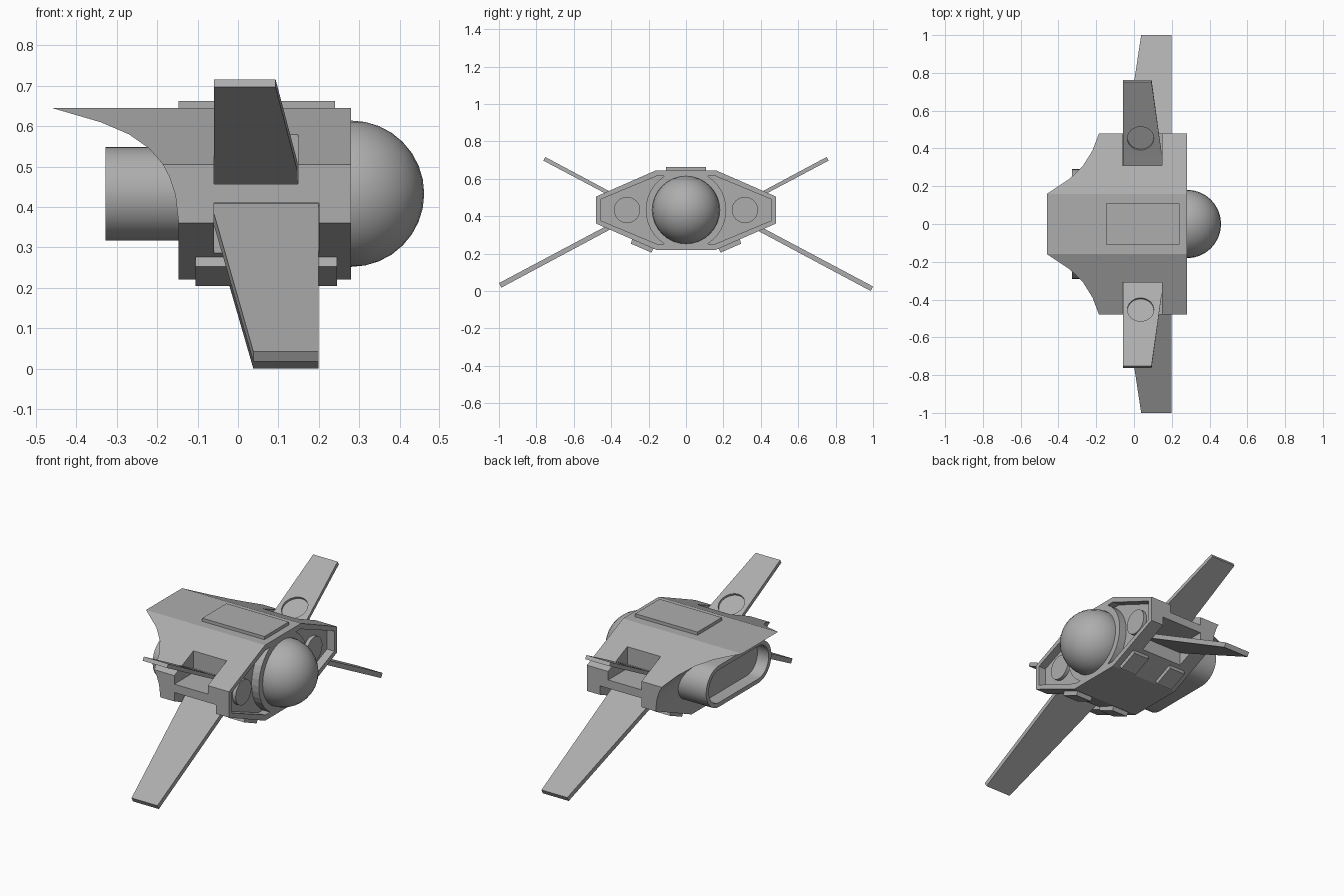
import bpy, bmesh, math
from mathutils import Vector

if "Cube" in bpy.data.objects:
    bpy.data.objects.remove(bpy.data.objects["Cube"])

grey = bpy.data.materials.new("hull_grey")
grey.diffuse_color = (0.42, 0.42, 0.42, 1)
grey.use_nodes = True
grey.node_tree.nodes["Principled BSDF"].inputs["Base Color"].default_value = grey.diffuse_color


def make(name, bm):
    """Turn a bmesh into a named grey object."""
    bmesh.ops.recalc_face_normals(bm, faces=bm.faces)
    me = bpy.data.meshes.new(name)
    bm.to_mesh(me)
    bm.free()
    me.materials.append(grey)
    ob = bpy.data.objects.new(name, me)
    bpy.context.collection.objects.link(ob)
    return ob


def prism(name, points, offset):
    """Extrude a closed 3D outline along an offset vector."""
    bm = bmesh.new()
    face = bm.faces.new([bm.verts.new(p) for p in points])
    res = bmesh.ops.extrude_face_region(bm, geom=[face])
    verts = [v for v in res["geom"] if isinstance(v, bmesh.types.BMVert)]
    bmesh.ops.translate(bm, verts=verts, vec=offset)
    return make(name, bm)


def box(name, lo, hi):
    pts = [(lo[0], lo[1], lo[2]), (hi[0], lo[1], lo[2]),
           (hi[0], hi[1], lo[2]), (lo[0], hi[1], lo[2])]
    return prism(name, pts, (0, 0, hi[2] - lo[2]))


def cut(target, cutter):
    """Subtract the cutter and remove it."""
    mod = target.modifiers.new("cut", "BOOLEAN")
    mod.operation = "DIFFERENCE"
    mod.solver = "EXACT"
    mod.object = cutter
    cutter.hide_render = True
    bpy.context.view_layer.update()
    dg = bpy.context.evaluated_depsgraph_get()
    me = bpy.data.meshes.new_from_object(target.evaluated_get(dg))
    target.modifiers.remove(mod)
    target.data = me
    bpy.data.objects.remove(cutter)


def smooth(ob):
    bpy.ops.object.select_all(action="DESELECT")
    ob.select_set(True)
    bpy.context.view_layer.objects.active = ob
    bpy.ops.object.shade_smooth_by_angle(angle=math.radians(30))


def circle(center, u, v, r, n=32):
    c, u, v = Vector(center), Vector(u), Vector(v)
    return [c + r * (u * math.cos(a) + v * math.sin(a))
            for a in (2 * math.pi * i / n for i in range(n))]


MID = 0.433  # height of the nose and engine axis

# Hull: eight-sided section along x
half = [(0.16, 0.22), (0.48, 0.36), (0.48, 0.505), (0.16, 0.645)]
section = half + [(-y, z) for y, z in reversed(half)]
hull = prism("hull", [(-0.465, y, z) for y, z in section], (0.745, 0, 0))

# Swept concave stern
stern = [(-0.147, 0.1), (-0.147, 0.36), (-0.155, 0.43), (-0.17, 0.475),
         (-0.187, 0.507), (-0.22, 0.545), (-0.27, 0.58), (-0.34, 0.61),
         (-0.46, 0.645), (-0.52, 0.66), (-0.7, 0.66), (-0.7, 0.1)]
cut(hull, prism("stern_cutter", [(x, -0.7, z) for x, z in stern], (0, 1.4, 0)))

for s in (-1, 1):
    # Notches where the wings emerge
    for x1, z0, z1 in ((0.148, 0.457, 0.8), (0.2, 0.1, 0.41)):
        y0, y1 = sorted((s * 0.31, s * 0.7))
        cut(hull, box("notch_cutter", (-0.06, y0, z0), (x1, y1, z1)))
    # Front recess hugging the round nose mount
    arc0 = math.atan2(0.182, 0.115)
    arc = [(0.2153 * math.cos(a), MID + 0.2153 * math.sin(a))
           for a in (arc0 * (1 - i / 6) for i in range(13))]
    pts = arc + [(0.155, MID - 0.182), (0.455, 0.376),
                 (0.455, 0.49), (0.155, MID + 0.182)]
    cut(hull, prism("recess_cutter", [(0.235, s * y, z) for y, z in pts], (0.1, 0, 0)))

# Nose dome
bm = bmesh.new()
bmesh.ops.create_uvsphere(bm, u_segments=32, v_segments=16, radius=0.181)
bmesh.ops.translate(bm, verts=bm.verts, vec=(0.28, 0, MID))
smooth(make("nose_dome", bm))

# Engine: rounded slot-shaped tube with a sunken end
R, C = 0.116, 0.174
slot = []
for sign, start in ((1, -90), (-1, 90)):
    for i in range(17):
        a = math.radians(start + 180 * i / 16)
        slot.append((-0.328, sign * C + R * math.cos(a), MID + R * math.sin(a)))
engine = prism("engine", slot, (0.24, 0, 0))
bm = bmesh.new()
bm.from_mesh(engine.data)
cap = min((f for f in bm.faces if len(f.verts) > 10),
          key=lambda f: f.calc_center_median().x)
bmesh.ops.inset_region(bm, faces=[cap], thickness=0.024)
res = bmesh.ops.extrude_face_region(bm, geom=[cap])
bmesh.ops.translate(bm, vec=(0.07, 0, 0),
                    verts=[v for v in res["geom"] if isinstance(v, bmesh.types.BMVert)])
if cap.is_valid:
    bmesh.ops.delete(bm, geom=[cap], context="FACES_ONLY")
bmesh.ops.recalc_face_normals(bm, faces=bm.faces)
bm.to_mesh(engine.data)
bm.free()
smooth(engine)

# Roof plate
box("roof_plate", (-0.147, -0.108, 0.63), (0.24, 0.108, 0.663))


def wing(name, s, stations):
    """Loft a plate; each station is x0, x1, (y, z) below, (y, z) above."""
    bm = bmesh.new()
    rings = []
    for x0, x1, (yb, zb), (yt, zt) in stations:
        rings.append([bm.verts.new(p) for p in (
            (x0, s * yb, zb), (x1, s * yb, zb), (x1, s * yt, zt), (x0, s * yt, zt))])
    for a, b in zip(rings, rings[1:]):
        for i in range(4):
            j = (i + 1) % 4
            bm.faces.new((a[i], a[j], b[j], b[i]))
    bm.faces.new(rings[0])
    bm.faces.new(rings[-1])
    return make(name, bm)


for s, side in ((-1, "right"), (1, "left")):
    # Upper wing with a round shallow socket
    upper = wing("upper_wing_" + side, s, [
        (-0.059, 0.147, (0.309, 0.457), (0.309, 0.480)),
        (-0.059, 0.147, (0.37, 0.489), (0.37, 0.512)),
        (-0.059, 0.093, (0.763, 0.697), (0.752, 0.716))])
    n = Vector((0, -s * 0.47, 0.883))
    along = Vector((0, s * 0.883, 0.47))
    centre = Vector((0.035, s * 0.453, 0.5565)) - n * 0.012
    cut(upper, prism("socket_cutter", circle(centre, (1, 0, 0), along, 0.07), n * 0.08))

    # Lower wing, its two sides a touch uneven in height
    d = 0.0 if s < 0 else -0.018
    wing("lower_wing_" + side, s, [
        (-0.059, 0.199, (0.309, 0.380 + d), (0.309, 0.409 + d)),
        (-0.059, 0.199, (0.36, 0.353 + d), (0.36, 0.382 + d)),
        (0.038, 0.199, (0.987, 0.018 + d), (1.0, 0.042 + d))])

    # Round lamp inside the front recess
    smooth(prism("lamp_" + side,
                 circle((0.22, s * 0.315, MID), (0, 1, 0), (0, 0, 1), 0.07), (0.035, 0, 0)))

    # Pair of belly plates on the lower slope
    for x, end in ((-0.105, "rear"), (0.145, "front")):
        pts = [(0.185, 0.205), (0.295, 0.253), (0.285, 0.285), (0.17, 0.235)]
        prism("belly_plate_%s_%s" % (end, side),
              [(x, s * y, z) for y, z in pts], (0.1, 0, 0))
